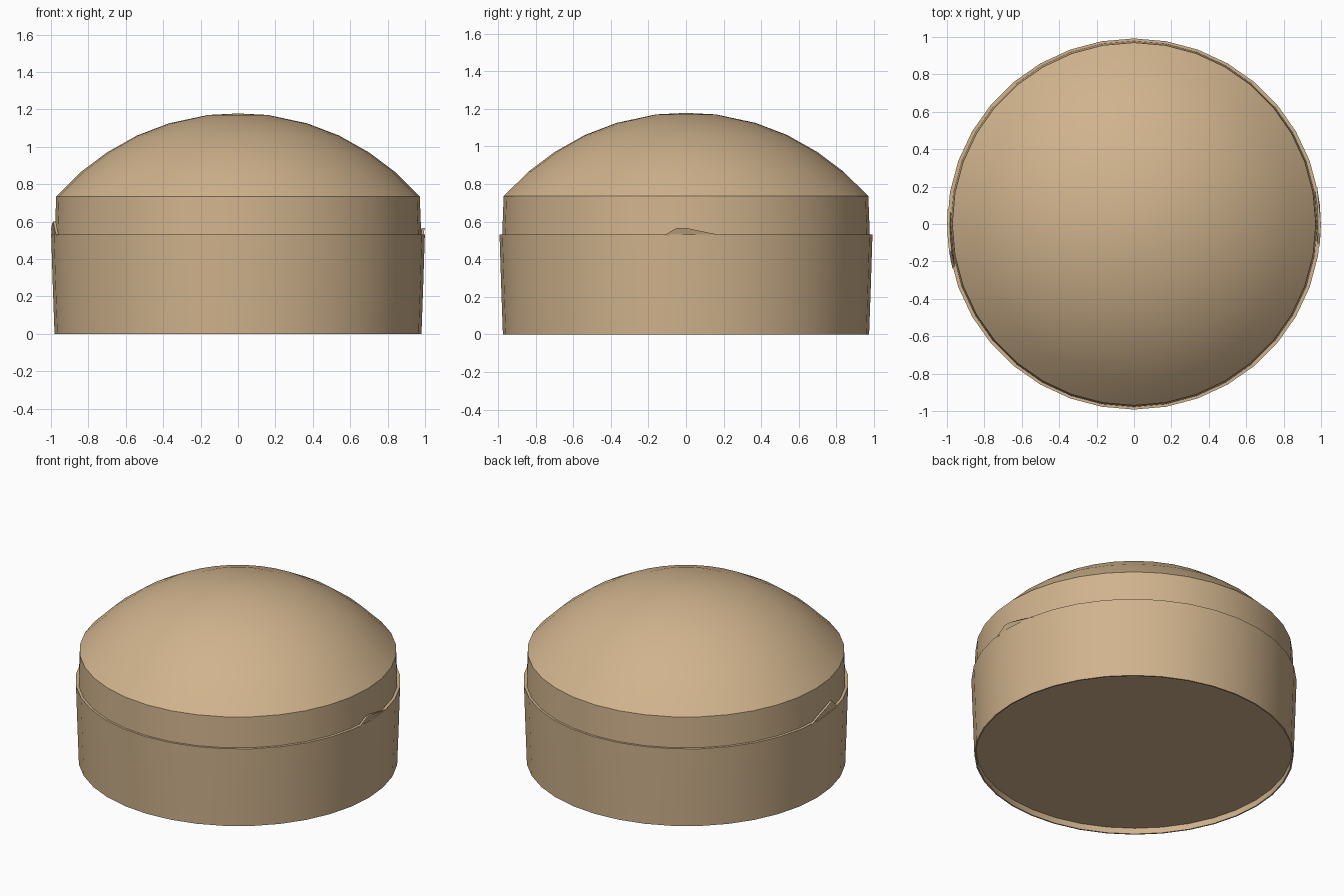
import bpy, bmesh
from math import cos, sin, pi, radians

cube = bpy.data.objects.get("Cube")
if cube:
    bpy.data.objects.remove(cube, do_unlink=True)

SIDES = 36

tan = bpy.data.materials.new("warm_tan")
tan.use_nodes = True
TAN = (0.63, 0.45, 0.265, 1.0)
tan.diffuse_color = TAN
tan.node_tree.nodes["Principled BSDF"].inputs["Base Color"].default_value = TAN


def add_object(name, bm):
    """Turn a bmesh into a smooth, coloured object with sharp corners kept."""
    bmesh.ops.recalc_face_normals(bm, faces=bm.faces)
    mesh = bpy.data.meshes.new(name)
    bm.to_mesh(mesh)
    bm.free()
    mesh.materials.append(tan)
    obj = bpy.data.objects.new(name, mesh)
    bpy.context.collection.objects.link(obj)
    bpy.ops.object.select_all(action="DESELECT")
    obj.select_set(True)
    bpy.context.view_layer.objects.active = obj
    bpy.ops.object.shade_smooth_by_angle(angle=radians(28))
    return obj


def lathe(name, profile):
    """Spin a closed (radius, height) profile around the z axis."""
    bm = bmesh.new()
    verts = [bm.verts.new((r, 0, z)) for r, z in profile]
    edges = [bm.edges.new(pair) for pair in zip(verts, verts[1:])]
    bmesh.ops.spin(bm, geom=verts + edges, cent=(0, 0, 0), axis=(0, 0, 1),
                   angle=2 * pi, steps=SIDES)
    bmesh.ops.remove_doubles(bm, verts=bm.verts, dist=0.0005)
    return add_object(name, bm)


def rim_chip(name, middle, outline):
    """Thin raised sliver of the rim; outline is (sideways offset, height)."""
    bm = bmesh.new()
    rings = []
    for radius in (0.999, 0.985):
        rings.append([bm.verts.new((radius * cos(middle + a),
                                    radius * sin(middle + a), z))
                      for a, z in outline])
    bm.faces.new(rings[0])
    bm.faces.new(rings[1])
    count = len(outline)
    for i in range(count):
        j = (i + 1) % count
        bm.faces.new((rings[0][i], rings[0][j], rings[1][j], rings[1][i]))
    return add_object(name, bm)


# Round base, slightly flared, with a shallow recess underneath
base = lathe("base", [(0, 0.04), (0.972, 0.04), (0.972, 0), (0.981, 0),
                      (0.99, 0.25), (0.999, 0.53), (0.97, 0.53), (0, 0.53)])
base.scale.y = 0.993

# Lid with a short straight wall and a low dome
lid = lathe("domed_lid", [(0, 0.52), (0.98, 0.52), (0.972, 0.735),
                          (0.84, 0.865), (0.7, 0.97), (0.54, 1.06),
                          (0.37, 1.125), (0.16, 1.17), (0, 1.178)])
lid.scale.y = 0.998

# Worn slivers standing up from the rim on both sides
rim_chip("left_rim_chip", 0, [(-0.12, 0.525), (0.2, 0.525), (0.1, 0.545),
                              (0, 0.566), (-0.05, 0.566)])
rim_chip("right_rim_chip", pi, [(-0.08, 0.525), (0.24, 0.525), (0.2, 0.555),
                                (0.15, 0.6), (0.09, 0.585), (0, 0.56)])
